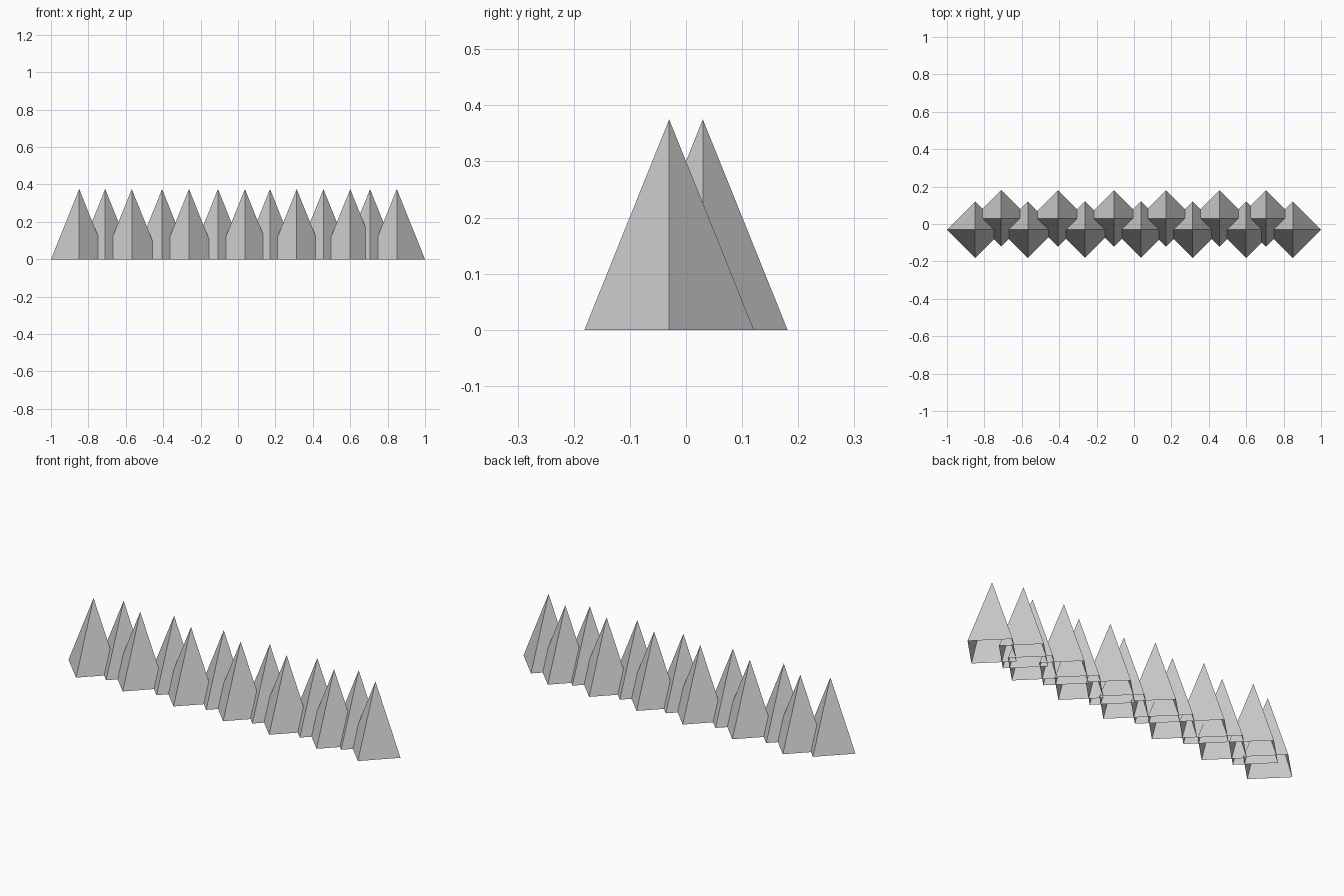
import bpy

if "Cube" in bpy.data.objects:
    bpy.data.objects.remove(bpy.data.objects["Cube"])

RADIUS, HEIGHT, OFFSET = 0.151, 0.375, 0.03

# Spike positions along x: front and back rows are staggered
front_x = [-0.849, -0.568, -0.262, 0.037, 0.314, 0.600, 0.849]
back_x = [-0.710, -0.406, -0.107, 0.171, 0.457, 0.706]


def spike(name, x, y):
    """Four-sided spike, corners on the axes, open underneath."""
    bpy.ops.mesh.primitive_cone_add(vertices=4, radius1=RADIUS, radius2=0, depth=HEIGHT,
                                    end_fill_type='NOTHING', location=(x, y, HEIGHT / 2))
    bpy.context.object.name = name


# Front row
for i, x in enumerate(front_x):
    spike(f"front_spike_{i + 1}", x, -OFFSET)

# Back row
for i, x in enumerate(back_x):
    spike(f"back_spike_{i + 1}", x, OFFSET)
